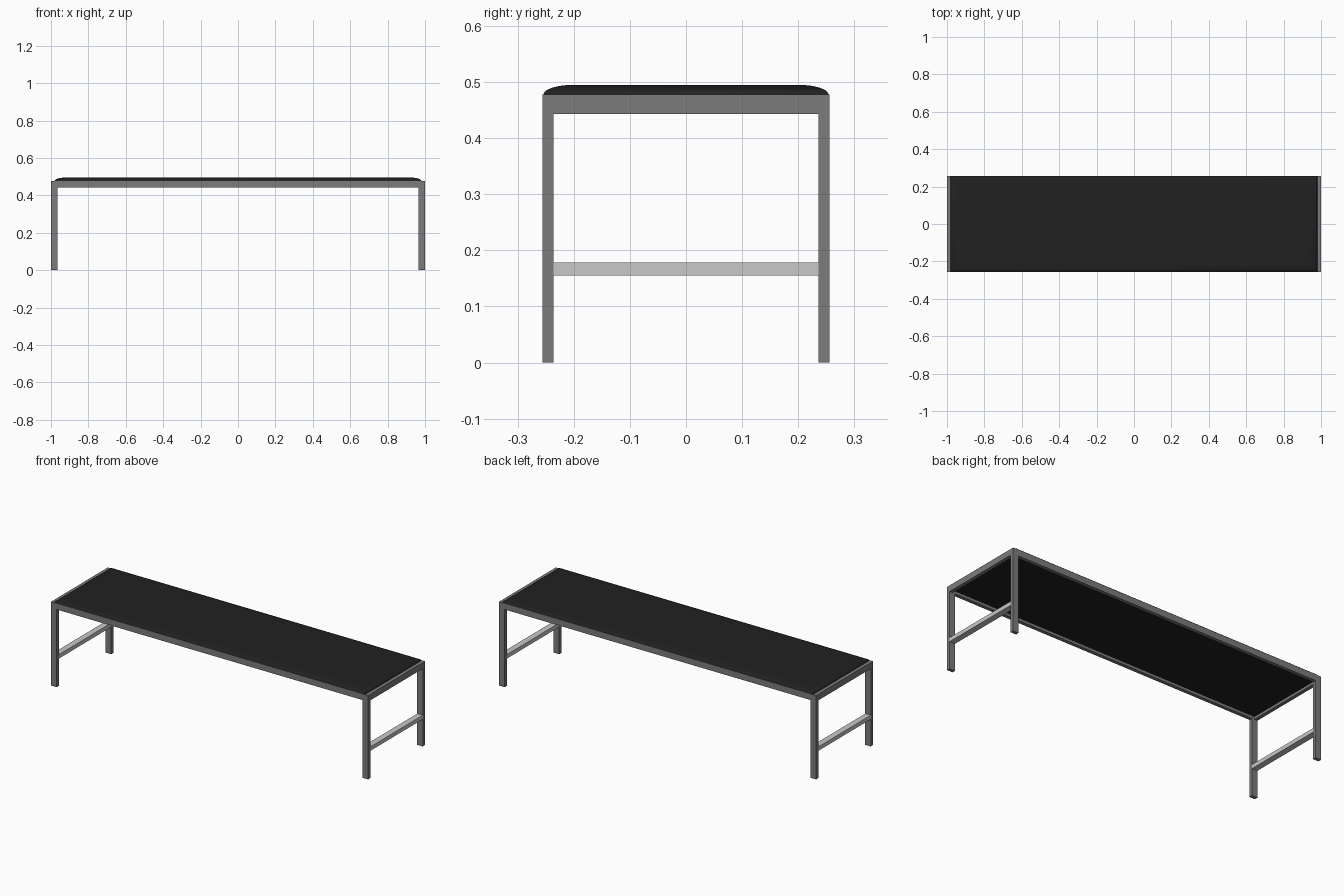
import bpy, bmesh, math

if "Cube" in bpy.data.objects:
    bpy.data.objects.remove(bpy.data.objects["Cube"], do_unlink=True)


def material(name, value, roughness=0.5):
    mat = bpy.data.materials.new(name)
    mat.use_nodes = True
    colour = (value, value, value, 1)
    mat.diffuse_color = colour
    bsdf = mat.node_tree.nodes["Principled BSDF"]
    bsdf.inputs["Base Color"].default_value = colour
    bsdf.inputs["Roughness"].default_value = roughness
    return mat


steel = material("grey steel", 0.2)
light_steel = material("light steel", 0.58)
leather = material("black leather", 0.015)


def add_mesh(name, bm, mat):
    bmesh.ops.recalc_face_normals(bm, faces=bm.faces)
    mesh = bpy.data.meshes.new(name)
    bm.to_mesh(mesh)
    bm.free()
    mesh.materials.append(mat)
    obj = bpy.data.objects.new(name, mesh)
    bpy.context.collection.objects.link(obj)
    return obj


def box(name, x, y, z, mat):
    """Box spanning the (low, high) pairs x, y and z."""
    bm = bmesh.new()
    bmesh.ops.create_cube(bm, size=1)
    for v in bm.verts:
        for axis, (low, high) in enumerate((x, y, z)):
            v.co[axis] = high if v.co[axis] > 0 else low
    return add_mesh(name, bm, mat)


def span(sign, inner, outer):
    return sorted((sign * inner, sign * outer))


HALF_X, HALF_Y = 1.0, 0.256
LEG_X, TUBE = 0.035, 0.02
IN_X, IN_Y = HALF_X - LEG_X, HALF_Y - TUBE
RAIL = (0.443, 0.478)

# Legs, end rails and cross bars at both ends
for sx, side in ((1, "left"), (-1, "right")):
    leg_x = span(sx, IN_X, HALF_X)
    for sy, end in ((-1, "front"), (1, "back")):
        box(f"{end}_{side}_leg", leg_x, span(sy, IN_Y, HALF_Y), (0, RAIL[1]), steel)
    box(f"{side}_end_rail", span(sx, HALF_X - TUBE, HALF_X), (-IN_Y, IN_Y), RAIL, steel)
    box(f"{side}_cross_bar", leg_x, (-IN_Y, IN_Y), (0.155, 0.178), light_steel)

# Long rails
for sy, end in ((-1, "front"), (1, "back")):
    box(f"{end}_rail", (-IN_X, IN_X), span(sy, IN_Y, HALF_Y), RAIL, steel)

# Seat panel set inside the frame, under the cushion
box("seat_panel", (-HALF_X + TUBE, HALF_X - TUBE), (-IN_Y, IN_Y), (0.458, RAIL[1]), leather)

# Cushion: rectangular rings rising along a quarter ellipse
STEPS, EDGE, RISE = 8, 0.054, 0.017
bm = bmesh.new()
rings = []
for i in range(STEPS + 1):
    a = math.pi / 2 * i / STEPS
    inset = EDGE * (1 - math.cos(a))
    hx, hy = 0.98 - inset, 0.254 - inset
    z = RAIL[1] + RISE * math.sin(a)
    rings.append([bm.verts.new((sx * hx, sy * hy, z))
                  for sx, sy in ((-1, -1), (1, -1), (1, 1), (-1, 1))])
for low, high in zip(rings, rings[1:]):
    for j in range(4):
        k = (j + 1) % 4
        bm.faces.new((low[j], low[k], high[k], high[j]))
bm.faces.new(rings[0][::-1])
bm.faces.new(rings[-1])
cushion = add_mesh("cushion", bm, leather)
bpy.ops.object.select_all(action="DESELECT")
cushion.select_set(True)
bpy.context.view_layer.objects.active = cushion
bpy.ops.object.shade_smooth_by_angle(angle=math.radians(35))
